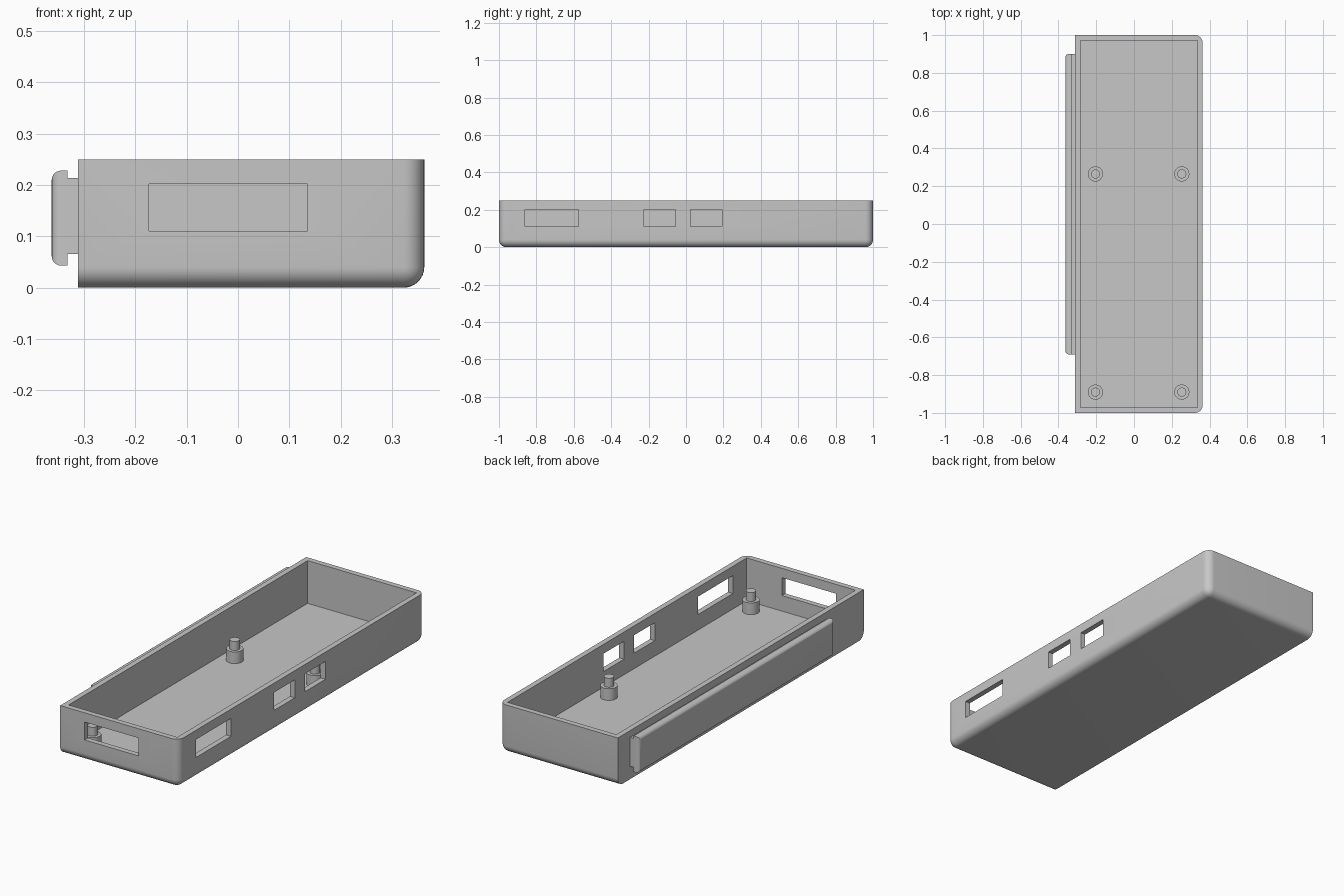
import bpy, bmesh, math
from mathutils import Vector

if "Cube" in bpy.data.objects:
    bpy.data.objects.remove(bpy.data.objects["Cube"], do_unlink=True)

grey = bpy.data.materials.new("plain grey")
grey.use_nodes = True
colour = (0.57, 0.57, 0.57, 1)
grey.diffuse_color = colour
grey.node_tree.nodes["Principled BSDF"].inputs["Base Color"].default_value = colour


def finish(name, bm, smooth=True):
    mesh = bpy.data.meshes.new(name)
    bm.to_mesh(mesh)
    bm.free()
    mesh.materials.append(grey)
    ob = bpy.data.objects.new(name, mesh)
    bpy.context.collection.objects.link(ob)
    if smooth:
        shade(ob)
    return ob


def activate(ob):
    bpy.ops.object.select_all(action="DESELECT")
    ob.select_set(True)
    bpy.context.view_layer.objects.active = ob


def shade(ob):
    activate(ob)
    bpy.ops.object.shade_smooth_by_angle(angle=math.radians(30))


def box(bm, low, high):
    """Add a box between two corners and return its edges."""
    low, high = Vector(low), Vector(high)
    verts = bmesh.ops.create_cube(bm, size=1)["verts"]
    for v in verts:
        v.co = (low + high) / 2 + v.co * (high - low)
    return list({e for v in verts for e in v.link_edges})


def round_edges(bm, edges, radius, segments):
    bmesh.ops.bevel(bm, geom=edges, offset=radius, segments=segments,
                    profile=0.5, affect="EDGES")


def cut(target, low, high):
    bm = bmesh.new()
    box(bm, low, high)
    cutter = finish("cutter", bm, False)
    cutter.hide_render = True
    mod = target.modifiers.new("cut", "BOOLEAN")
    mod.operation, mod.solver, mod.object = "DIFFERENCE", "EXACT", cutter
    activate(target)
    bpy.ops.object.modifier_apply(modifier=mod.name)
    bpy.data.objects.remove(cutter, do_unlink=True)


# Tray: rounded underneath and on its +x corners, square on the rail side
LEFT, RIGHT, TOP, FLOOR, WALL = -0.312, 0.363, 0.25, 0.03, 0.028
bm = bmesh.new()
edges = box(bm, (LEFT, -1, 0), (RIGHT, 1, TOP))


def is_rounded(e):
    mid = (e.verts[0].co + e.verts[1].co) / 2
    return mid.x > LEFT + 0.01 and mid.z < TOP - 0.01


round_edges(bm, [e for e in edges if is_rounded(e)], 0.04, 8)
tray = finish("tray", bm, False)

# Cavity
cut(tray, (LEFT + WALL, -1 + WALL, FLOOR), (RIGHT - WALL, 1 - WALL, TOP + 0.1))

# Port openings in the long wall and the front wall
for y0, y1 in ((-0.86, -0.575), (-0.225, -0.057), (0.025, 0.193)):
    cut(tray, (RIGHT - 0.06, y0, 0.11), (RIGHT + 0.05, y1, 0.202))
cut(tray, (-0.173, -1.05, 0.11), (0.135, -0.94, 0.202))
shade(tray)

# Mounting rail: a narrow stem carrying a wider rounded flange
bm = bmesh.new()
box(bm, (-0.335, -0.69, 0.066), (LEFT + 0.001, 0.9, 0.214))
finish("rail_stem", bm)

bm = bmesh.new()
edges = box(bm, (-0.363, -0.69, 0.043), (-0.332, 0.9, 0.228))
outer = [e for e in edges if all(v.co.x < -0.36 for v in e.verts)]
round_edges(bm, outer, 0.018, 6)
finish("rail_flange", bm)


# Standoffs: wide base with a locating pin
def cylinder(name, x, y, z0, z1, radius, sides):
    bm = bmesh.new()
    bmesh.ops.create_cone(bm, cap_ends=True, segments=sides, radius1=radius,
                          radius2=radius, depth=z1 - z0)
    bmesh.ops.translate(bm, verts=bm.verts, vec=(x, y, (z0 + z1) / 2))
    finish(name, bm)


for side, x in (("right", -0.204), ("left", 0.253)):
    for end, y in (("front", -0.89), ("back", 0.265)):
        cylinder(f"standoff_base_{end}_{side}", x, y, FLOOR - 0.002, 0.09, 0.04, 32)
        cylinder(f"standoff_pin_{end}_{side}", x, y, 0.088, 0.136, 0.024, 24)
